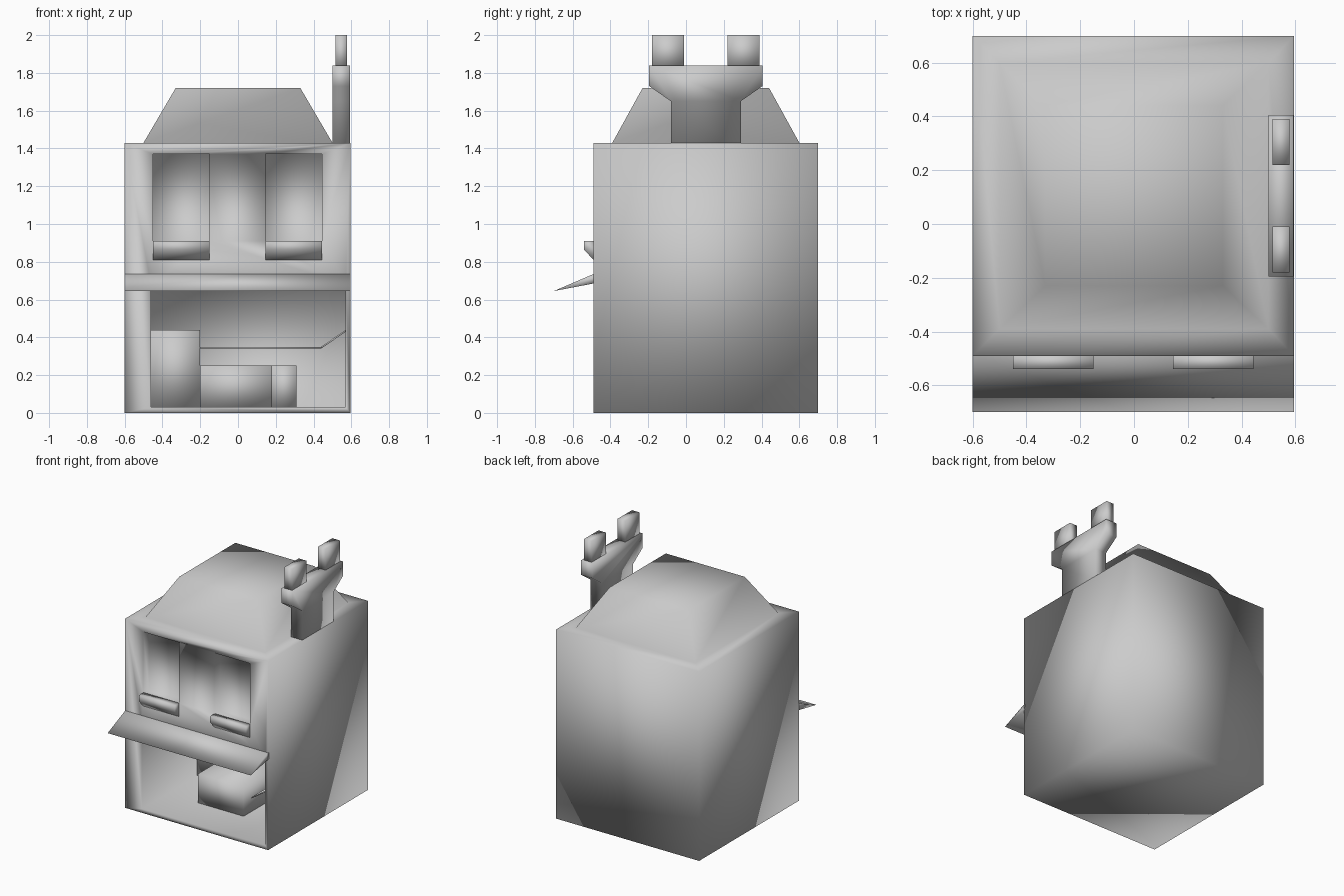
import bpy
import bmesh

cube = bpy.data.objects.get("Cube")
if cube:
    bpy.data.objects.remove(cube, do_unlink=True)

GREY = (0.6, 0.6, 0.6, 1.0)
plaster = bpy.data.materials.new("plain grey")
plaster.use_nodes = True
plaster.diffuse_color = GREY
plaster.node_tree.nodes["Principled BSDF"].inputs["Base Color"].default_value = GREY


def finish(name, bm):
    """Turn a bmesh into a smooth shaded grey object."""
    bmesh.ops.recalc_face_normals(bm, faces=bm.faces)
    for face in bm.faces:
        face.smooth = True
    mesh = bpy.data.meshes.new(name)
    bm.to_mesh(mesh)
    bm.free()
    mesh.materials.append(plaster)
    obj = bpy.data.objects.new(name, mesh)
    bpy.context.collection.objects.link(obj)
    return obj


def prism(name, profile, x0, x1):
    """Extrude a (y, z) profile from x0 to x1."""
    bm = bmesh.new()
    face = bm.faces.new([bm.verts.new((x0, y, z)) for y, z in profile])
    grown = bmesh.ops.extrude_face_region(bm, geom=[face])["geom"]
    moved = [v for v in grown if isinstance(v, bmesh.types.BMVert)]
    bmesh.ops.translate(bm, verts=moved, vec=(x1 - x0, 0, 0))
    return finish(name, bm)


def box(name, x0, x1, y0, y1, z0, z1):
    return prism(name, [(y0, z0), (y1, z0), (y1, z1), (y0, z1)], x0, x1)


def loft(name, rings):
    """Stack rectangles (x0, x1, y0, y1, z) into a closed solid."""
    bm = bmesh.new()
    loops = [[bm.verts.new(p) for p in ((a, c, z), (b, c, z), (b, d, z), (a, d, z))]
             for a, b, c, d, z in rings]
    for low, high in zip(loops, loops[1:]):
        for i in range(4):
            j = (i + 1) % 4
            bm.faces.new((low[i], low[j], high[j], high[i]))
    bm.faces.new(loops[0])
    bm.faces.new(loops[-1])
    return finish(name, bm)


def cut(target, cutter):
    """Subtract the cutter from the target, then discard it."""
    cutter.hide_render = True
    mod = target.modifiers.new("opening", "BOOLEAN")
    mod.operation = "DIFFERENCE"
    mod.solver = "EXACT"
    mod.object = cutter
    bpy.context.view_layer.objects.active = target
    bpy.ops.object.modifier_apply(modifier=mod.name)
    bpy.data.objects.remove(cutter, do_unlink=True)


# Walls and raised roof in one shell
house = loft("house_shell", [
    (-0.6, 0.595, -0.49, 0.7, 0),
    (-0.6, 0.595, -0.49, 0.7, 1.43),
    (-0.5, 0.5, -0.39, 0.6, 1.43),
    (-0.33, 0.33, -0.23, 0.44, 1.72),
])

# Open shop room at ground level
cut(house, box("room_cutter", -0.46, 0.57, -0.6, 0.62, 0.03, 0.68))

# Recessed windows with sloped sills
for side, centre in (("right", -0.3), ("left", 0.295)):
    x0, x1 = centre - 0.15, centre + 0.15
    cut(house, box("window_cutter", x0, x1, -0.6, -0.42, 0.91, 1.37))
    prism(side + "_window_sill",
          [(-0.485, 0.81), (-0.485, 0.91), (-0.54, 0.91), (-0.54, 0.865), (-0.49, 0.81)],
          x0, x1)

# Wedge awning over the shop front
prism("awning", [(-0.48, 0.735), (-0.49, 0.735), (-0.7, 0.645), (-0.49, 0.685), (-0.48, 0.685)],
      -0.6, 0.595)

# Shop furniture
box("tall_counter", -0.46, -0.2, 0.17, 0.62, 0.03, 0.44)
box("low_counter", -0.2, 0.18, -0.19, 0.62, 0.03, 0.25)
box("counter_end", 0.18, 0.31, 0.2, 0.62, 0.03, 0.25)
box("back_shelf", -0.2, 0.44, 0.17, 0.62, 0.34, 0.35)
bracket = box("side_shelf", 0.44, 0.57, -0.47, 0.62, 0.34, 0.35)
for v in bracket.data.vertices:
    if v.co.x > 0.5:
        v.co.z += 0.09

# Flared chimney with two flues
prism("chimney",
      [(-0.08, 1.4), (0.29, 1.4), (0.29, 1.65), (0.405, 1.73), (0.405, 1.84),
       (-0.195, 1.84), (-0.195, 1.73), (-0.08, 1.65)], 0.5, 0.594)
for name, y in (("front_flue", -0.18), ("back_flue", 0.22)):
    box(name, 0.515, 0.578, y, y + 0.17, 1.82, 2.0)
